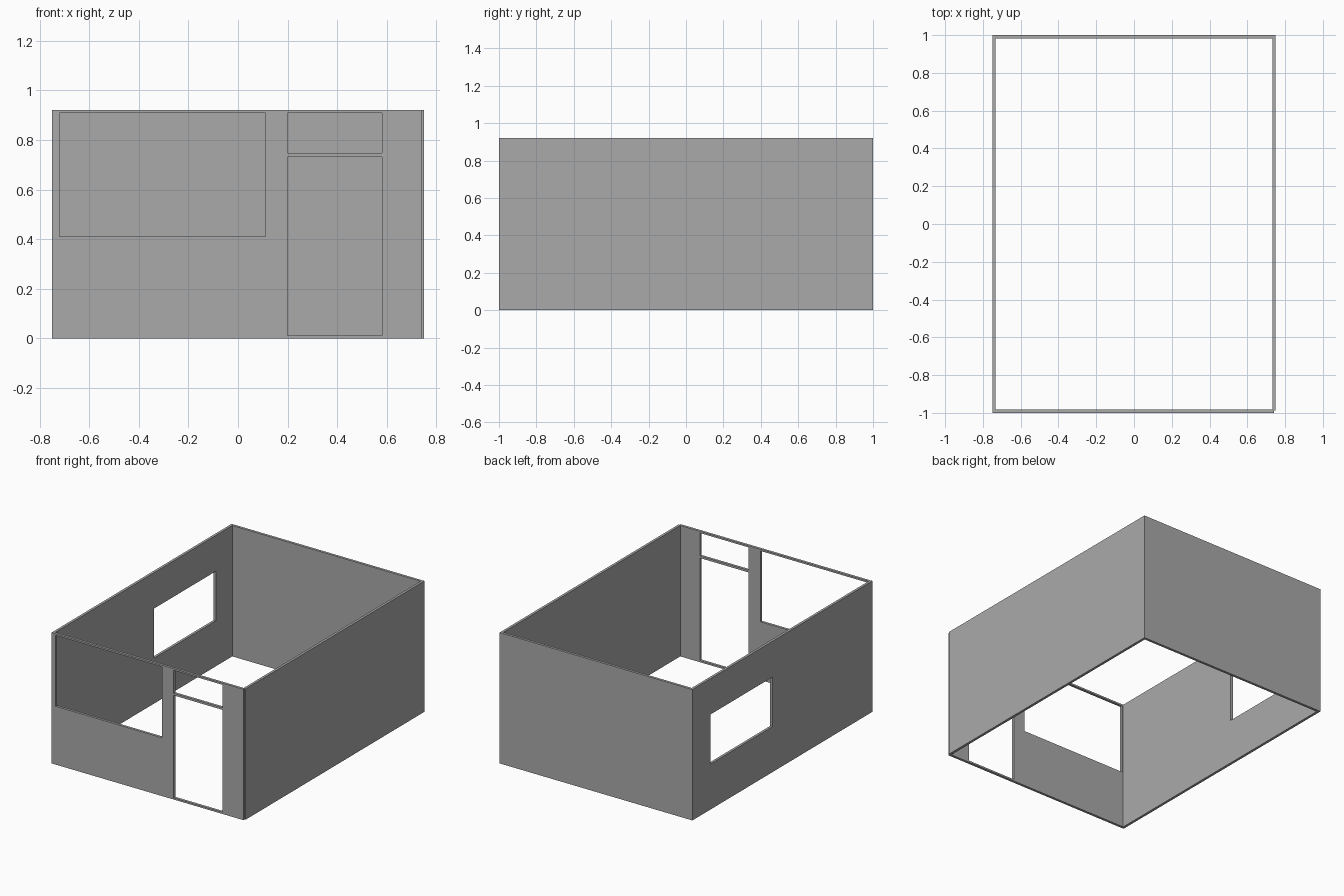
import bpy, bmesh
from mathutils import Vector

cube = bpy.data.objects.get("Cube")
if cube:
    bpy.data.objects.remove(cube, do_unlink=True)

GREY = (0.4, 0.4, 0.4, 1.0)
mat = bpy.data.materials.new("wall grey")
mat.use_nodes = True
mat.diffuse_color = GREY
mat.node_tree.nodes["Principled BSDF"].inputs["Base Color"].default_value = GREY

X, Y, H, T = 0.75, 1.0, 0.92, 0.018   # half width, half depth, height, thickness


def wall(name, origin, along, inward, span, holes=()):
    """Upright slab with rectangular openings (u0, u1, z0, z1)."""
    origin, along, inward = Vector(origin), Vector(along), Vector(inward)
    us = sorted({*span, *(u for h in holes for u in h[:2])})
    zs = sorted({0.0, H, *(z for h in holes for z in h[2:])})
    bm = bmesh.new()
    grid = [[bm.verts.new(origin + along * u + Vector((0, 0, z))) for z in zs] for u in us]
    for i in range(len(us) - 1):
        for j in range(len(zs) - 1):
            cu, cz = (us[i] + us[i + 1]) / 2, (zs[j] + zs[j + 1]) / 2
            if any(a < cu < b and c < cz < d for a, b, c, d in holes):
                continue
            bm.faces.new((grid[i][j], grid[i + 1][j], grid[i + 1][j + 1], grid[i][j + 1]))
    # Thicken the panel towards the room
    front = bm.faces[:]
    back = bmesh.ops.duplicate(bm, geom=bm.verts[:] + bm.edges[:] + front)
    pairs = back["vert_map"]
    new_verts = [v for v in back["geom"] if isinstance(v, bmesh.types.BMVert)]
    rims = [e for f in front for e in f.edges if len(e.link_faces) == 1]
    bmesh.ops.translate(bm, verts=new_verts, vec=inward * T)
    for e in rims:
        a, b = e.verts
        bm.faces.new((a, b, pairs[b], pairs[a]))
    bmesh.ops.delete(bm, geom=[v for v in bm.verts if not v.link_faces], context="VERTS")
    bmesh.ops.recalc_face_normals(bm, faces=bm.faces[:])
    mesh = bpy.data.meshes.new(name)
    bm.to_mesh(mesh)
    bm.free()
    mesh.materials.append(mat)
    obj = bpy.data.objects.new(name, mesh)
    bpy.context.collection.objects.link(obj)


# Front: shop window, door opening with threshold, and transom above it
wall("front_wall", (0, -Y, 0), (1, 0, 0), (0, 1, 0), (-X, 0.742),
     [(-0.72, 0.11, 0.41, 0.908), (0.2, 0.58, 0.012, 0.732), (0.2, 0.58, 0.747, 0.908)])
wall("back_wall", (0, Y, 0), (1, 0, 0), (0, -1, 0), (-X, X - T))
# Solid side, set slightly proud of the front wall's end
wall("plain_side_wall", (X, 0, 0), (0, 1, 0), (-1, 0, 0), (-0.987, Y))
# Side with a small window
wall("window_side_wall", (-X, 0, 0), (0, 1, 0), (1, 0, 0), (T - Y, Y - T),
     [(0.11, 0.8, 0.32, 0.668)])
